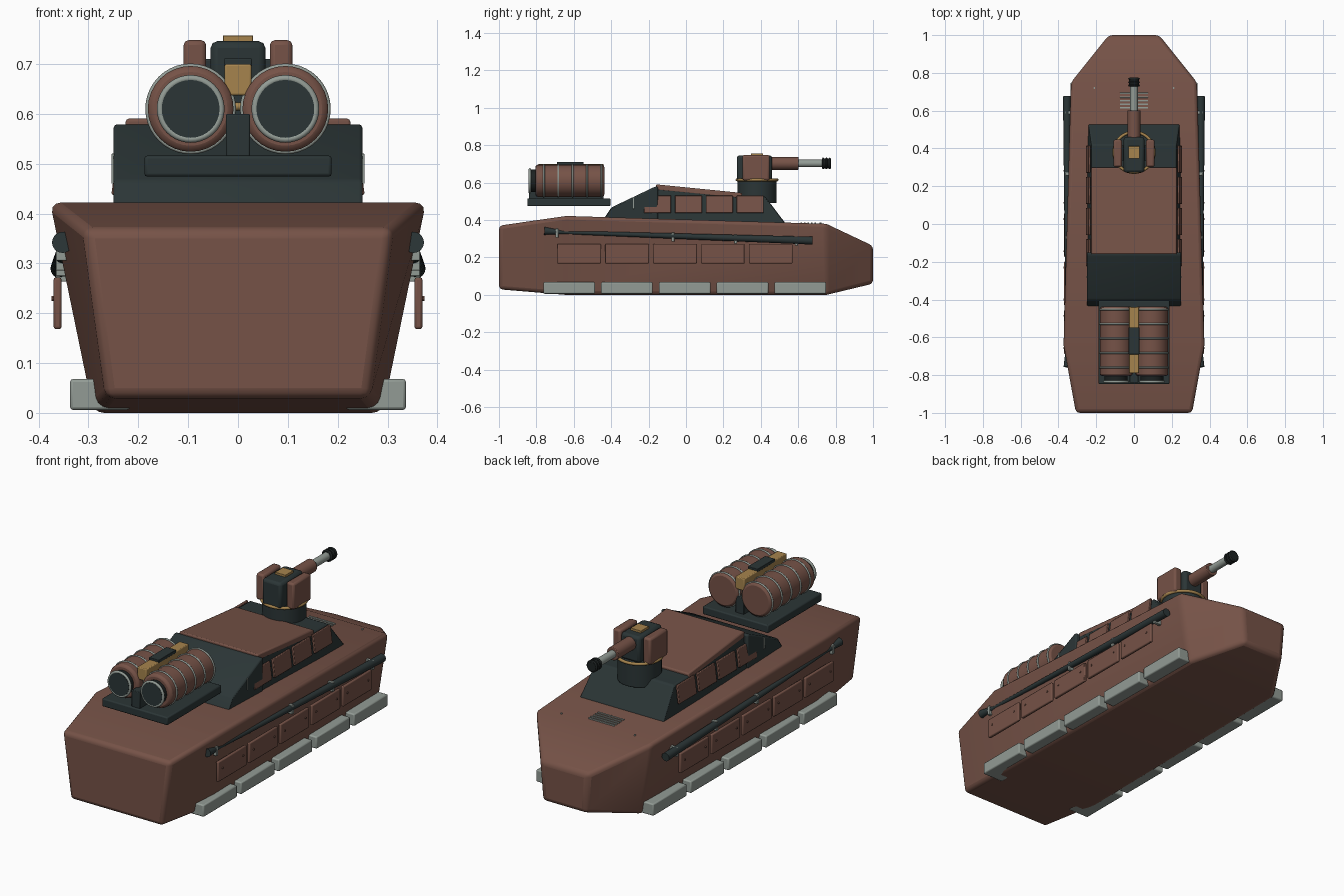
import bpy, bmesh, math
from mathutils import Vector, Matrix

if "Cube" in bpy.data.objects:
    bpy.data.objects.remove(bpy.data.objects["Cube"])


def material(name, rgb):
    m = bpy.data.materials.new(name)
    m.use_nodes = True
    m.diffuse_color = (*rgb, 1)
    m.node_tree.nodes["Principled BSDF"].inputs["Base Color"].default_value = (*rgb, 1)
    return m


BROWN = material("red_brown", (0.18, 0.085, 0.063))
DARK = material("dark_slate", (0.024, 0.036, 0.037))
GREY = material("pale_grey", (0.29, 0.33, 0.30))
BRASS = material("brass", (0.38, 0.23, 0.075))
BLACK = material("gun_black", (0.012, 0.016, 0.016))


def finish(bm, name, mat, bevel=0.0, segments=2):
    bmesh.ops.recalc_face_normals(bm, faces=bm.faces)
    me = bpy.data.meshes.new(name)
    bm.to_mesh(me)
    bm.free()
    me.materials.append(mat)
    ob = bpy.data.objects.new(name, me)
    bpy.context.collection.objects.link(ob)
    if bevel:
        mod = ob.modifiers.new("soft_edges", 'BEVEL')
        mod.width, mod.segments = bevel, segments
        mod.limit_method, mod.angle_limit = 'ANGLE', math.radians(25)
    bpy.ops.object.select_all(action='DESELECT')
    ob.select_set(True)
    bpy.context.view_layer.objects.active = ob
    bpy.ops.object.shade_smooth_by_angle(angle=math.radians(35))
    return ob


def loft(name, mat, sections, bevel=0.0, segments=2):
    """Sections along y: (y, half width below, half width above, z below, z above)."""
    bm = bmesh.new()
    rings = [[bm.verts.new(p) for p in ((-wb, y, zb), (wb, y, zb), (wt, y, zt), (-wt, y, zt))]
             for y, wb, wt, zb, zt in sections]
    for a, b in zip(rings, rings[1:]):
        for i in range(4):
            j = (i + 1) % 4
            bm.faces.new((a[i], a[j], b[j], b[i]))
    bm.faces.new(rings[0])
    bm.faces.new(rings[-1])
    return finish(bm, name, mat, bevel, segments)


def box(name, mat, x, y, z, bevel=0.004, rot=None):
    """Box from ranges along each axis, optionally turned about its centre."""
    bm = bmesh.new()
    size = [r[1] - r[0] for r in (x, y, z)]
    mid = Vector([(r[1] + r[0]) / 2 for r in (x, y, z)])
    bmesh.ops.create_cube(bm, size=1, matrix=Matrix.Diagonal((*size, 1)))
    ob = finish(bm, name, mat, bevel)
    ob.location = mid
    if rot:
        ob.rotation_euler = rot
    return ob


def rod(name, mat, a, b, r1, r2=None, bevel=0.0, sides=32):
    a, b = Vector(a), Vector(b)
    bm = bmesh.new()
    bmesh.ops.create_cone(bm, cap_ends=True, segments=sides, radius1=r1,
                          radius2=r1 if r2 is None else r2, depth=(b - a).length)
    bm.transform(Matrix.Translation((a + b) / 2) @ (b - a).to_track_quat('Z', 'Y').to_matrix().to_4x4())
    return finish(bm, name, mat, bevel)


def ring(name, mat, at, major, minor, along_y=True):
    bpy.ops.mesh.primitive_torus_add(location=at, major_radius=major, minor_radius=minor,
                                     major_segments=40, minor_segments=8,
                                     rotation=(math.pi / 2 if along_y else 0, 0, 0))
    ob = bpy.context.object
    ob.name = name
    ob.data.materials.append(mat)
    bpy.ops.object.shade_smooth()


def span(mid, half):
    return (mid - half, mid + half)


def side(s, a, b):
    return tuple(sorted((s * a, s * b)))


# Hull
loft("hull", BROWN, [(-1, .265, .31, .03, .37), (-.64, .29, .377, 0, .422),
                     (.75, .275, .337, 0, .38), (1, .12, .135, .06, .262)], .02, 3)

# Cabin: full-width sloping back, narrower front, roof plate
loft("cabin_back", DARK, [(-.437, .25, .25, .36, .41), (-.4, .25, .25, .36, .467),
                          (-.165, .25, .25, .36, .579), (-.15, .25, .25, .36, .579)], .008)
loft("cabin_front", DARK, [(-.16, .25, .225, .36, .577), (.27, .25, .225, .36, .533),
                           (.42, .247, .225, .36, .53), (.53, .245, .24, .36, .385)], .008)
loft("roof_plate", BROWN, [(-.16, .228, .225, .56, .591), (.3, .228, .225, .515, .545)], .006)

for s in (-1, 1):
    tag = "left" if s > 0 else "right"
    # Cabin side panels
    for i in range(4):
        box(f"{tag}_cabin_panel_{i}", BROWN, side(s, .236, .248), span(-.152 + i * .165, .072),
            (.437, .531), .003, (0, -s * .13, 0))
    box(f"{tag}_cabin_handle", GREY, side(s, .248, .254), (-.284, -.278), (.46, .52), .001)

    # Hanging side plates with bolts
    for i in range(5):
        y = -.571 + i * .256
        box(f"{tag}_side_plate_{i}", BROWN, side(s, .354, .37), span(y, .117), (.168, .272), .005)
        for dy in (-.085, .085):
            rod(f"{tag}_plate_bolt_{i}", BROWN, (s * .368, y + dy, .23), (s * .374, y + dy, .23),
                .005, sides=10)

    # Lower float blocks
    for i in range(5):
        box(f"{tag}_float_block_{i}", GREY, side(s, .217, .337), span(-.625 + i * .309, .138),
            (.006, .068), .006)

    # Long tapered side pole and its brackets
    rod(f"{tag}_pole", DARK, (s * .352, -.67, .335), (s * .355, .676, .29), .009, .021)
    rod(f"{tag}_pole_tail", DARK, (s * .352, -.757, .342), (s * .352, -.65, .334), .021, .008)
    for i, y in enumerate((-.69, -.07, .265, .59)):
        z = .335 - (y + .67) * .033
        box(f"{tag}_pole_bracket_{i}", GREY, side(s, .325, .365), span(y, .008),
            (z - .03, z + .018), .002)

    # Fuel drums
    x = s * .095
    rod(f"{tag}_drum", BROWN, (x, -.805, .61), (x, -.437, .61), .086, bevel=.012)
    for i in range(5):
        ring(f"{tag}_drum_band_{i}", GREY, (x, -.76 + i * .077, .61), .086, .005)
    rod(f"{tag}_drum_cap", BLACK, (x, -.838, .61), (x, -.8, .61), .06)
    rod(f"{tag}_drum_cap_face", DARK, (x, -.842, .61), (x, -.836, .61), .058)
    ring(f"{tag}_drum_cap_ring", GREY, (x, -.835, .61), .061, .007)

    # Turret cheeks
    box(f"{tag}_turret_cheek", BROWN, side(s, .064, .109), (.302, .447), (.612, .748), .01)
    # Deck bolts
    rod(f"{tag}_deck_bolt", GREY, (s * .21, .72, .37), (s * .21, .72, .386), .005, sides=10)

# Drum platform and saddle
box("drum_platform", DARK, (-.188, .188), (-.848, -.404), (.474, .516), .006)
box("drum_saddle", BRASS, (-.027, .027), (-.79, -.44), (.637, .7), .004)
box("saddle_cover", DARK, (-.028, .028), (-.69, -.547), (.695, .711), .002)
box("saddle_foot", DARK, (-.024, .024), (-.84, -.44), (.51, .6), .003)

# Turret
rod("turret_base", DARK, (0, .38, .49), (0, .38, .615), .105, bevel=.004)
ring("turret_ring", BRASS, (0, .38, .615), .107, .008, False)
box("turret_body", DARK, (-.055, .055), (.272, .46), (.61, .746), .014)
box("turret_axle", DARK, (-.07, .07), (.335, .415), (.65, .71), .004)
box("turret_sight", BRASS, (-.03, .03), (.347, .412), (.743, .757), .001)

# Gun
GUN_Z = .703
for name, mat, y0, y1, r in (("gun_sleeve", BROWN, .44, .602, .034), ("gun_barrel", GREY, .59, .74, .02),
                             ("gun_muzzle", BLACK, .727, .775, .026)):
    rod(name, mat, (0, y0, GUN_Z), (0, y1, GUN_Z), r, bevel=.003)
for i in range(3):
    ring(f"muzzle_rib_{i}", BLACK, (0, .733 + i * .018, GUN_Z), .026, .005)

# Deck louvres
for i in range(5):
    box(f"deck_louvre_{i}", GREY, (-.075, .075), span(.615 + i * .019, .004), (.374, .388), .001)
